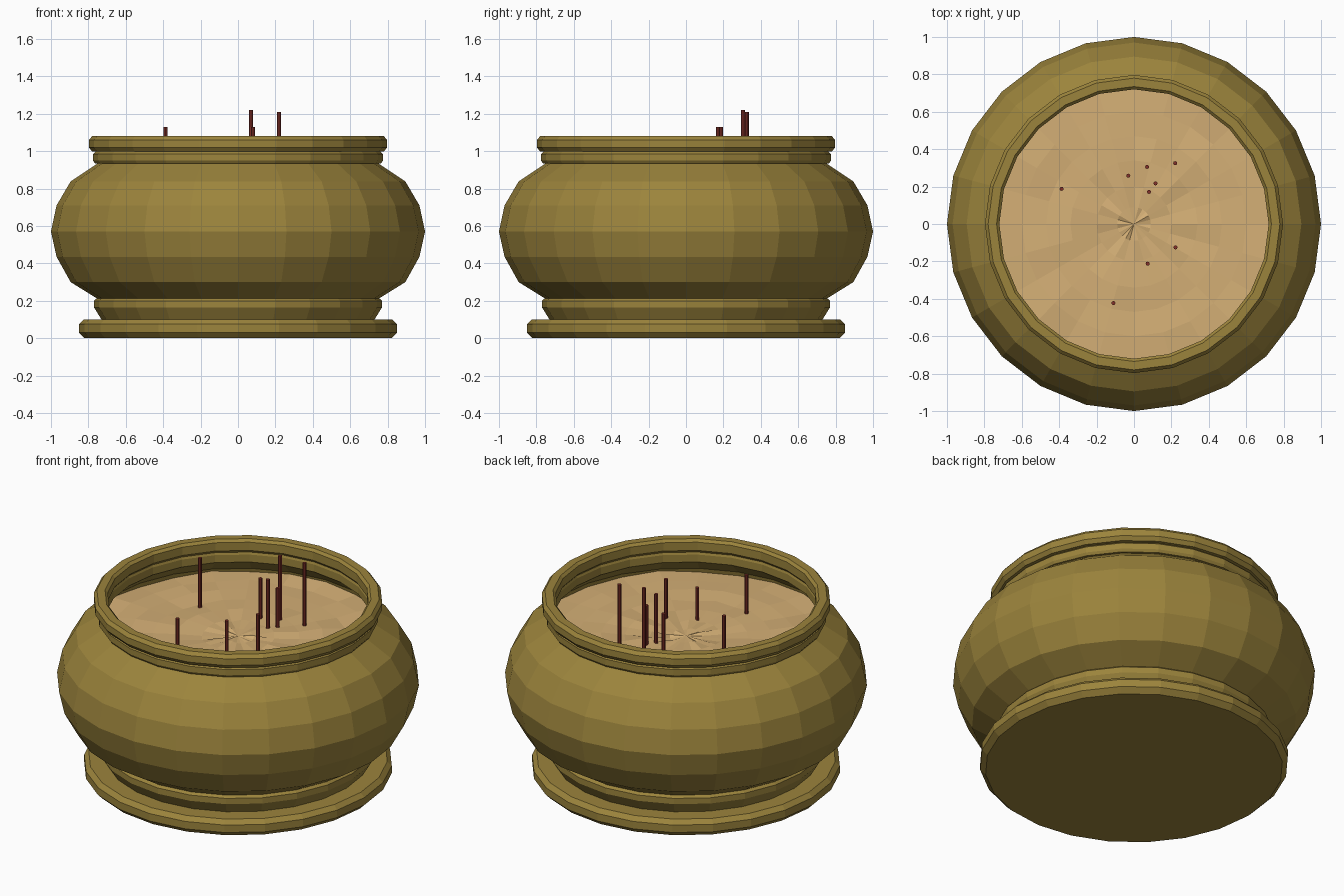
import bpy, bmesh, math, random

if "Cube" in bpy.data.objects:
    bpy.data.objects.remove(bpy.data.objects["Cube"])

random.seed(4)
SIDES = 24


def material(name, rgb):
    m = bpy.data.materials.new(name)
    m.diffuse_color = (*rgb, 1)
    m.use_nodes = True
    m.node_tree.nodes["Principled BSDF"].inputs["Base Color"].default_value = m.diffuse_color
    return m


BRASS = material("brass", (0.33, 0.23, 0.045))
SAND = material("sand", (0.66, 0.43, 0.18))
RED = material("red_incense", (0.22, 0.03, 0.022))


def finish(bm, name, mat):
    bmesh.ops.recalc_face_normals(bm, faces=bm.faces)
    me = bpy.data.meshes.new(name)
    bm.to_mesh(me)
    bm.free()
    me.materials.append(mat)
    ob = bpy.data.objects.new(name, me)
    bpy.context.collection.objects.link(ob)
    return ob


def ring(bm, r, z, wobble=0.0):
    return [bm.verts.new((r * math.cos(math.tau * i / SIDES),
                          r * math.sin(math.tau * i / SIDES),
                          z + random.uniform(-wobble, wobble))) for i in range(SIDES)]


def bridge(bm, a, b):
    for i in range(SIDES):
        j = (i + 1) % SIDES
        bm.faces.new((a[i], a[j], b[j], b[i]))


# Pot: one turned profile from foot up over the rim and down inside
profile = [
    (0.82, 0), (0.85, 0.03), (0.85, 0.075), (0.825, 0.10),            # foot
    (0.73, 0.10), (0.77, 0.165), (0.77, 0.20), (0.755, 0.213),        # lower neck
    (0.895, 0.30), (0.97, 0.435), (1.0, 0.57), (0.97, 0.71),          # belly
    (0.895, 0.838), (0.75, 0.935),
    (0.765, 0.935), (0.775, 0.95), (0.775, 0.985), (0.76, 0.998),     # upper neck
    (0.78, 0.998), (0.797, 1.02), (0.797, 1.06), (0.78, 1.08),        # rim
    (0.735, 1.08), (0.72, 1.065), (0.72, 1.015), (0.735, 0.998),      # inside rim
    (0.73, 0.985), (0.73, 0.94), (0.84, 0.85), (0.85, 0.81),          # inside wall
]
bm = bmesh.new()
rings = [ring(bm, r, z) for r, z in profile]
for a, b in zip(rings, rings[1:]):
    bridge(bm, a, b)
bm.faces.new(rings[0])
bm.faces.new(rings[-1])
finish(bm, "pot", BRASS)

# Sand: gently uneven disc
bm = bmesh.new()
radii = [0.845, 0.72, 0.6, 0.47, 0.34, 0.2, 0.09]
rings = [ring(bm, r, 0.83, 0.009) for r in radii]
for a, b in zip(rings, rings[1:]):
    bridge(bm, a, b)
centre = bm.verts.new((0, 0, 0.83))
for i in range(SIDES):
    bm.faces.new((rings[-1][i], rings[-1][(i + 1) % SIDES], centre))
sand = finish(bm, "sand", SAND)
if sand.data.polygons[0].normal.z < 0:
    sand.data.flip_normals()

# Incense sticks: x, y, top height
sticks = [(0.07, 0.305, 1.22), (0.22, 0.325, 1.21), (-0.03, 0.258, 1.075),
          (0.115, 0.217, 1.07), (0.08, 0.172, 1.13), (-0.387, 0.188, 1.13),
          (0.222, -0.125, 1.07), (0.073, -0.212, 1.025), (-0.11, -0.423, 1.07)]
for n, (x, y, top) in enumerate(sticks, 1):
    bm = bmesh.new()
    bmesh.ops.create_cone(bm, cap_ends=True, segments=8, radius1=0.011,
                          radius2=0.011, depth=top - 0.815)
    stick = finish(bm, f"incense_stick_{n}", RED)
    stick.location = (x, y, (top + 0.815) / 2)
